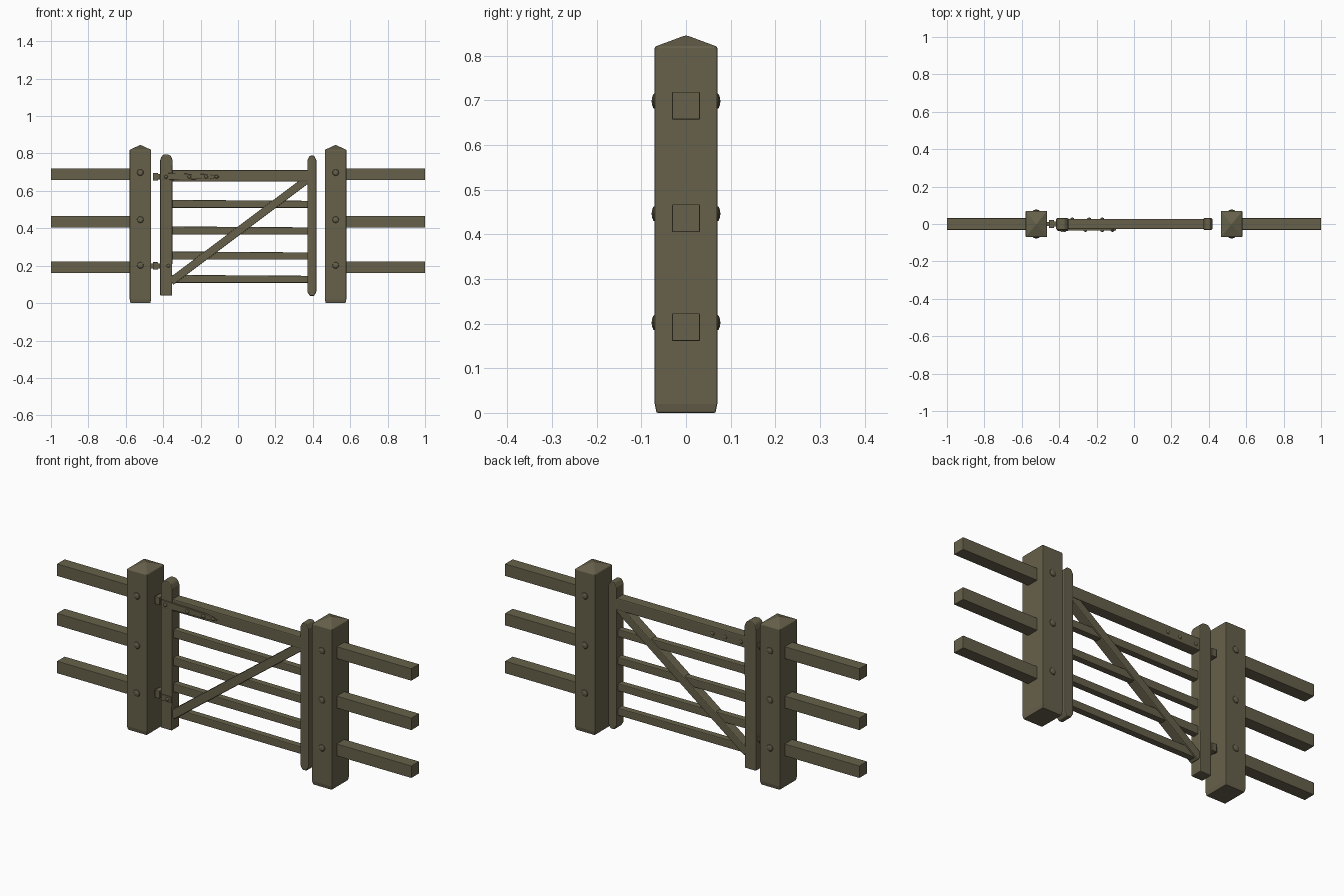
import bpy, bmesh, math
from mathutils import Matrix

if "Cube" in bpy.data.objects:
    bpy.data.objects.remove(bpy.data.objects["Cube"])

wood = bpy.data.materials.new("weathered_olive_wood")
wood.diffuse_color = (0.135, 0.120, 0.070, 1)
wood.use_nodes = True
wood.node_tree.nodes["Principled BSDF"].inputs["Base Color"].default_value = wood.diffuse_color


def finish(name, bm, bevel=0.0):
    bmesh.ops.recalc_face_normals(bm, faces=bm.faces)
    mesh = bpy.data.meshes.new(name)
    bm.to_mesh(mesh)
    bm.free()
    mesh.materials.append(wood)
    ob = bpy.data.objects.new(name, mesh)
    bpy.context.collection.objects.link(ob)
    if bevel:
        mod = ob.modifiers.new("worn_edges", 'BEVEL')
        mod.width = bevel
        mod.segments = 2
        mod.limit_method = 'ANGLE'
    return ob


def profile(name, pts, y0, y1, bevel=0.0):
    """Extrude an x-z outline from y0 to y1."""
    bm = bmesh.new()
    face = bm.faces.new([bm.verts.new((x, y0, z)) for x, z in pts])
    ext = bmesh.ops.extrude_face_region(bm, geom=[face])
    for v in ext["geom"]:
        if isinstance(v, bmesh.types.BMVert):
            v.co.y = y1
    return finish(name, bm, bevel)


def box(name, x0, x1, y0, y1, z0, z1, bevel=0.0):
    return profile(name, [(x0, z0), (x1, z0), (x1, z1), (x0, z1)], y0, y1, bevel)


def stud(name, x, y, z, r, h):
    """Flattened dome whose axis lies along y."""
    bm = bmesh.new()
    bmesh.ops.create_uvsphere(bm, u_segments=12, v_segments=6, radius=1)
    bmesh.ops.scale(bm, vec=(r, r, h), verts=bm.verts)
    bmesh.ops.rotate(bm, matrix=Matrix.Rotation(math.pi / 2, 3, 'X'), verts=bm.verts)
    bmesh.ops.translate(bm, vec=(x, y, z), verts=bm.verts)
    return finish(name, bm)


# Fence posts with low pyramid tops, studs and outer rails
for side, s in (("left", -1), ("right", 1)):
    bm = bmesh.new()
    cx, hx, hy = s * 0.522, 0.057, 0.07
    rings = []
    for z, inset in ((0, 0.004), (0.02, 0), (0.82, 0)):
        rings.append([bm.verts.new((cx + a * (hx - inset), b * (hy - inset), z))
                      for a, b in ((-1, -1), (1, -1), (1, 1), (-1, 1))])
    apex = bm.verts.new((cx, 0, 0.846))
    bm.faces.new(rings[0])
    for i in range(4):
        j = (i + 1) % 4
        for lo, hi in zip(rings, rings[1:]):
            bm.faces.new((lo[i], lo[j], hi[j], hi[i]))
        bm.faces.new((rings[-1][i], rings[-1][j], apex))
    finish(side + "_post", bm, 0.003)
    for zc in (0.192, 0.436, 0.688):
        box(side + "_fence_rail", *sorted((s * 0.55, s * 1.0)),
            -0.031, 0.031, zc - 0.031, zc + 0.031, 0.002)
        for f in (-1, 1):
            stud(side + "_post_stud", cx, f * 0.069, zc + 0.01, 0.018, 0.008)

# Gate stiles with tapered, rounded ends
profile("hinge_stile", [(-0.416, 0.04), (-0.352, 0.04), (-0.350, 0.765), (-0.358, 0.785),
                        (-0.372, 0.795), (-0.396, 0.795), (-0.409, 0.785), (-0.416, 0.765)],
        -0.031, 0.031, 0.005)
profile("latch_stile", [(0.371, 0.06), (0.384, 0.038), (0.406, 0.038), (0.419, 0.06),
                        (0.419, 0.765), (0.407, 0.788), (0.383, 0.788), (0.371, 0.765)],
        -0.031, 0.031, 0.005)

# Gate top rail and lower bars, slightly thinner toward the latch
box("gate_top_rail", -0.37, 0.385, -0.027, 0.028, 0.650, 0.711, 0.005)
for zc in (0.530, 0.388, 0.254, 0.129):
    profile("gate_bar", [(-0.37, zc - 0.021), (0.385, zc - 0.021),
                         (0.385, zc + 0.017), (-0.37, zc + 0.022)], -0.017, 0.017, 0.004)

# Diagonal brace
x0, z0, x1, z1 = -0.358, 0.115, 0.378, 0.667
d = math.hypot(x1 - x0, z1 - z0)
nx, nz = -(z1 - z0) / d * 0.021, (x1 - x0) / d * 0.021
profile("diagonal_brace", [(x0 - nx, z0 - nz), (x1 - nx, z1 - nz),
                           (x1 + nx, z1 + nz), (x0 + nx, z0 + nz)], -0.025, 0.025, 0.004)

# Hinges: long strap on the top rail, short one at the bottom
profile("upper_hinge_strap", [(-0.41, 0.658), (-0.15, 0.664), (-0.095, 0.674),
                              (-0.15, 0.688), (-0.41, 0.696)], -0.036, -0.026, 0.002)
box("lower_hinge_strap", -0.41, -0.352, -0.037, -0.03, 0.184, 0.214, 0.002)
for x in (-0.385, -0.26, -0.17, -0.115):
    stud("upper_hinge_stud", x, -0.035, 0.676, 0.010, 0.007)
for x in (-0.33, -0.24, -0.17):
    stud("rear_hinge_stud", x, 0.028, 0.676, 0.010, 0.006)
stud("lower_hinge_stud", -0.372, -0.036, 0.199, 0.010, 0.007)
for zc in (0.676, 0.199):
    box("hinge_arm", -0.455, -0.41, -0.014, 0.014, zc - 0.014, zc + 0.014, 0.002)
    box("hinge_pin_block", -0.455, -0.428, -0.021, 0.021, zc - 0.02, zc + 0.02, 0.003)
box("lower_hinge_pin", -0.47, -0.45, -0.01, 0.01, 0.186, 0.212)
